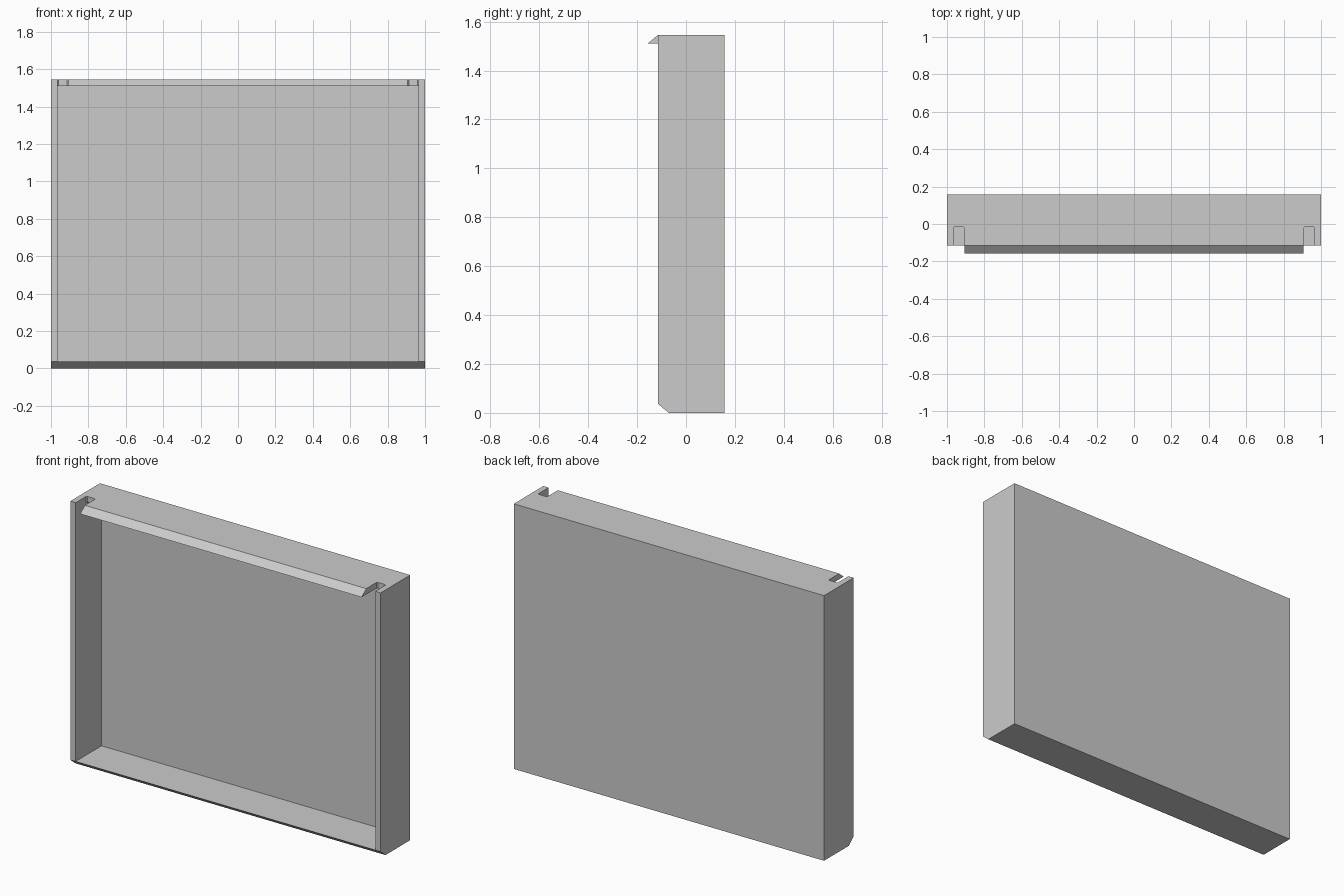
import bpy
import bmesh

if "Cube" in bpy.data.objects:
    bpy.data.objects.remove(bpy.data.objects["Cube"], do_unlink=True)

# Main dimensions
HEIGHT, WALL = 1.545, 0.034
FRONT, BACK, LIP_TIP = -0.115, 0.157, -0.157
FLOOR = 0.037
INNER_X = 1 - WALL
LIP_X = 0.907
CEILING = HEIGHT - WALL

grey = bpy.data.materials.new("light grey")
grey.use_nodes = True
colour = (0.6, 0.6, 0.6, 1)
grey.diffuse_color = colour
grey.node_tree.nodes["Principled BSDF"].inputs["Base Color"].default_value = colour


def prism(name, outline, axis, start, end):
    """Extrude a closed 2D outline along x (outline in y, z) or z (outline in x, y)."""
    bm = bmesh.new()
    if axis == "x":
        points = [(start, a, b) for a, b in outline]
        offset = (end - start, 0, 0)
    else:
        points = [(a, b, start) for a, b in outline]
        offset = (0, 0, end - start)
    face = bm.faces.new([bm.verts.new(p) for p in points])
    result = bmesh.ops.extrude_face_region(bm, geom=[face])
    moved = [v for v in result["geom"] if isinstance(v, bmesh.types.BMVert)]
    bmesh.ops.translate(bm, verts=moved, vec=offset)
    bmesh.ops.recalc_face_normals(bm, faces=bm.faces)
    mesh = bpy.data.meshes.new(name)
    bm.to_mesh(mesh)
    bm.free()
    mesh.materials.append(grey)
    obj = bpy.data.objects.new(name, mesh)
    bpy.context.collection.objects.link(obj)
    return obj


def cut(target, cutter):
    """Subtract the cutter from the target and discard it."""
    cutter.hide_render = True
    mod = target.modifiers.new("cut", "BOOLEAN")
    mod.operation = "DIFFERENCE"
    mod.solver = "EXACT"
    mod.object = cutter
    bpy.context.view_layer.objects.active = target
    bpy.ops.object.modifier_apply(modifier=mod.name)
    bpy.data.objects.remove(cutter, do_unlink=True)


# Tray body: side profile with chamfered bottom edge and overhanging top lip
tray = prism("tray_body", [
    (BACK, 0), (BACK, HEIGHT), (FRONT, HEIGHT), (LIP_TIP, CEILING),
    (FRONT, CEILING), (FRONT, FLOOR), (-0.07, 0)], "x", -1, 1)

# Trim the lip short of both sides
for side in (-1, 1):
    cut(tray, prism("lip_trim", [
        (side * LIP_X, -0.3), (side * 1.1, -0.3),
        (side * 1.1, FRONT), (side * LIP_X, FRONT)], "z", 1.4, 1.7))

# Hollow out the front
cut(tray, prism("cavity", [
    (-0.3, FLOOR), (BACK - WALL, FLOOR),
    (BACK - WALL, CEILING), (-0.3, CEILING)], "x", -INNER_X, INNER_X))

# Slots through the top wall beside the lip, with eased back corners
SLOT_BACK, EASE = -0.016, 0.006
for side in (-1, 1):
    cut(tray, prism("slot", [
        (side * LIP_X, -0.3), (side * INNER_X, -0.3),
        (side * INNER_X, SLOT_BACK - EASE), (side * (INNER_X - EASE), SLOT_BACK),
        (side * (LIP_X + EASE), SLOT_BACK), (side * LIP_X, SLOT_BACK - EASE)],
        "z", 1.4, 1.7))
